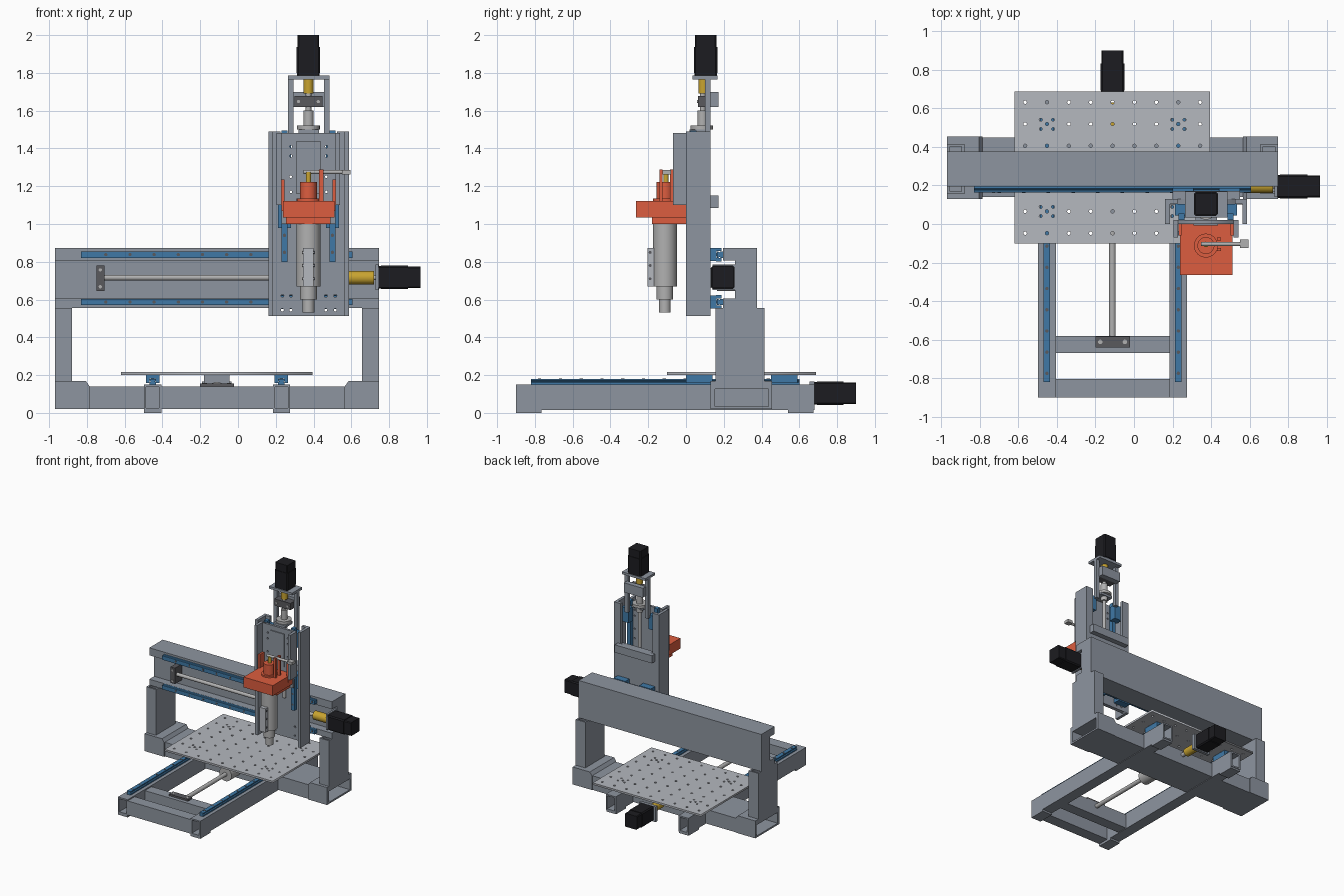
import bpy, bmesh, math

if "Cube" in bpy.data.objects:
    bpy.data.objects.remove(bpy.data.objects["Cube"])

def mat(name, r, g, b):
    m = bpy.data.materials.new(name)
    m.diffuse_color = (r, g, b, 1)
    m.use_nodes = True
    m.node_tree.nodes["Principled BSDF"].inputs["Base Color"].default_value = m.diffuse_color
    return m

FRAME = mat("frame_grey", .27, .30, .35)
PLATE = mat("light_grey", .46, .48, .52)
BLUE = mat("rail_blue", .05, .19, .38)
BLACK = mat("motor_black", .012, .012, .015)
GOLD = mat("coupler_gold", .58, .37, .03)
DARK = mat("dark_grey", .10, .10, .11)
ORANGE = mat("clamp_orange", .72, .11, .05)
STEEL = mat("steel", .44, .44, .44)
PLACE = {'X': lambda p, a: (a, p[0], p[1]), 'Y': lambda p, a: (p[0], a, p[1]), 'Z': lambda p, a: (p[0], p[1], a)}

def finish(name, bm, m):
    bmesh.ops.recalc_face_normals(bm, faces=bm.faces)
    me = bpy.data.meshes.new(name)
    bm.to_mesh(me)
    bm.free()
    me.materials.append(m)
    ob = bpy.data.objects.new(name, me)
    bpy.context.collection.objects.link(ob)
    return ob

def prism(name, pts, axis, a0, a1, m=FRAME, hole=None, smooth=False):
    """Extrude a profile along an axis; an optional hole profile makes a tube."""
    bm = bmesh.new()
    rings = []
    for prof in [pts] + ([hole] if hole else []):
        lo, hi = ([bm.verts.new(PLACE[axis](p, a)) for p in prof] for a in (a0, a1))
        rings.append((lo, hi))
        n = len(prof)
        for i in range(n):
            j = (i + 1) % n
            bm.faces.new((lo[i], lo[j], hi[j], hi[i])).smooth = smooth
    for e in (0, 1):
        if hole:
            o, h = rings[0][e], rings[1][e]
            for i in range(len(o)):
                j = (i + 1) % len(o)
                bm.faces.new((o[i], o[j], h[j], h[i]))
        else:
            bm.faces.new(rings[0][e])
    return finish(name, bm, m)

def rect(u0, u1, v0, v1):
    return [(u0, v0), (u1, v0), (u1, v1), (u0, v1)]

def box(name, x0, x1, y0, y1, z0, z1, m=FRAME):
    return prism(name, rect(x0, x1, y0, y1), 'Z', z0, z1, m)

def tube(name, axis, u0, u1, v0, v1, a0, a1, t=.012):
    return prism(name, rect(u0, u1, v0, v1), axis, a0, a1, FRAME, rect(u0 + t, u1 - t, v0 + t, v1 - t))

def circle(u, v, r, n=24):
    return [(u + r * math.cos(2 * math.pi * i / n), v + r * math.sin(2 * math.pi * i / n)) for i in range(n)]

def cyl(name, axis, u, v, r, a0, a1, m=STEEL, n=24):
    return prism(name, circle(u, v, r, n), axis, a0, a1, m, smooth=True)

def motor(name, axis, u, v, a0, a1, r=.062):
    def octo(s, c):
        return [(u + x, v + y) for x, y in ((s, c), (c, s), (-c, s), (-s, c), (-s, -c), (-c, -s), (c, -s), (s, -c))]
    L = a1 - a0
    prism(name + "_body", octo(r, r * .85), axis, a0 + .06 * L, a0 + .7 * L, BLACK)
    prism(name + "_flange", octo(r * .96, r * .86), axis, a0, a0 + .06 * L, BLACK)
    prism(name + "_end_cap", octo(r * .92, r * .82), axis, a0 + .7 * L, a1, BLACK)

def plate_with_holes(name, outline, holes, axis, a0, a1, m):
    """Flat plate with real drilled holes, filled from a 2D curve."""
    cu = bpy.data.curves.new(name, 'CURVE')
    cu.dimensions, cu.fill_mode, cu.extrude = '2D', 'BOTH', (a1 - a0) / 2
    for prof in [outline] + [circle(x, y, r, 10) for x, y, r in holes]:
        s = cu.splines.new('POLY')
        s.points.add(len(prof) - 1)
        s.use_cyclic_u = True
        for p, q in zip(s.points, prof):
            p.co = (q[0], q[1], 0, 1)
    tmp = bpy.data.objects.new(name + "_curve", cu)
    bpy.context.collection.objects.link(tmp)
    bpy.context.view_layer.update()
    me = bpy.data.meshes.new_from_object(tmp.evaluated_get(bpy.context.evaluated_depsgraph_get()))
    bpy.data.objects.remove(tmp)
    bm = bmesh.new()
    bm.from_mesh(me)
    bmesh.ops.remove_doubles(bm, verts=bm.verts, dist=1e-5)
    for v in bm.verts:
        v.co = PLACE[axis]((v.co.x, v.co.y), v.co.z + (a0 + a1) / 2)
    return finish(name, bm, m)

# Base: two long hollow runners with feet, rails and table carriages
for s, x in (("left", -.452), ("right", .23)):
    tube(f"base_runner_{s}", 'Y', x - .046, x + .046, .015, .15, -.9, .68)
    for e, y in (("front", -.9), ("rear", .54)):
        box(f"foot_{s}_{e}", x - .046, x + .046, y, y + .135, 0, .015)
    w = .017
    prof = [(x - w, .15), (x + w, .15), (x + w, .16), (x + .011, .166), (x + w, .172), (x + w, .18),
            (x - w, .18), (x - w, .172), (x - .011, .166), (x - w, .16)]
    prism(f"y_rail_{s}", prof, 'Y', -.82, .6, BLUE)
    for i in range(13):
        cyl(f"y_rail_bolt_{s}", 'Z', x, -.775 + i * .11, .009, .175, .1815, DARK, 10)
    for y in (0, .45):
        for k in (-1, 1):
            box(f"y_carriage_{s}", x + k * .026 - .01, x + k * .026 + .01, y, y + .14, .157, .2, BLUE)
        box(f"y_carriage_top_{s}", x - .036, x + .036, y, y + .14, .182, .2, BLUE)
tube("base_front_crossbar", 'X', -.9, -.805, .02, .14, -.406, .184)
tube("base_mid_crossbar", 'X', -.67, -.58, .02, .14, -.406, .184)

# Wide rear base beam and column seats
tube("base_rear_beam", 'X', .14, .45, .02, .14, -.97, .746, .014)
for s, x0, x1, c0, c1 in (("left", -.97, -.785, -.97, -.88), ("right", .565, .746, .656, .746)):
    prism(f"column_seat_{s}", [(x0, .14), (x1, .14), (x1 - .02 * (s == "left"), .168), (x0 + .02 * (s == "right"), .168)],
          'Y', .13, .455)
    box(f"base_end_plate_{s}", x0, x1, .13, .142, .02, .14)
    box(f"base_end_plate_rear_{s}", x0, x1, .445, .455, .02, .14)
    tube(f"column_{s}", 'Z', c0, c1, .155, .415, .165, .556, .014)

# Gantry beam with a groove for the screw, plus two rails
prism("gantry_beam", [(.195, .556), (.375, .556), (.375, .872), (.195, .872), (.195, .808), (.26, .808),
                      (.26, .605), (.195, .605)], 'X', -.97, .746)
for s, z in (("upper", .838), ("lower", .587)):
    prism(f"x_rail_{s}", [(.195, z - .017), (.195, z + .017), (.183, z + .017), (.177, z + .011), (.171, z + .017),
                          (.163, z + .017), (.163, z - .017), (.171, z - .017), (.177, z - .011), (.183, z - .017)],
          'X', -.83, .607, BLUE)
    for i in range(11):
        cyl(f"x_rail_bolt_{s}", 'Y', -.7 + i * .128, z, .009, .1615, .17, DARK, 10)
    for x in (.2, .44):
        box(f"x_carriage_{s}", x, x + .11, .13, .162, z - .035, z + .035, BLUE)
        for k in (-1, 1):
            box(f"x_carriage_lip_{s}", x, x + .11, .16, .188, z + k * .027 - .009, z + k * .027 + .009, BLUE)

# X drive
cyl("x_screw", 'X', .197, .716, .015, -.74, .6)
box("x_bearing_block", -.75, -.708, .165, .26, .645, .78, DARK)
for z in (.668, .757):
    cyl("x_bearing_bolt", 'Y', -.729, z, .009, .16, .17, STEEL, 10)
cyl("x_coupler", 'X', .197, .716, .036, .585, .72, GOLD)
cyl("x_motor_shaft", 'X', .197, .716, .012, .71, .75)
box("x_motor_mount", .728, .745, .14, .262, .65, .785)
motor("x_motor", 'X', .195, .717, .745, .966)
box("x_nut_block", .3, .45, .13, .225, .665, .767)

# Y drive under the table
cyl("y_screw", 'Y', -.112, .105, .017, -.6, .62)
box("y_bearing_block", -.2, -.022, -.64, -.585, .06, .155, DARK)
for x in (-.175, -.047):
    cyl("y_bearing_bolt", 'Z', x, -.612, .012, .15, .157, STEEL, 10)
box("y_nut_bracket", -.18, -.045, .02, .13, .14, .2)
cyl("y_nut", 'Y', -.112, .105, .058, -.01, .12)
cyl("y_coupler", 'Y', -.112, .105, .034, .5, .63, GOLD)
box("y_motor_mount", -.19, -.035, .655, .68, .035, .165)
motor("y_motor", 'Y', -.112, .104, .68, .9)

# Drilled table
holes = [(-.565 + .1135 * i, .632 - .1133 * j, .009) for i in range(9) for j in range(7)]
for x in (-.452, .23):
    for y in (.065, .517):
        holes += [(x + a * .032, y + b * .024, .008) for a in (-1, 1) for b in (-1, 1)]
plate_with_holes("table", rect(-.62, .395, -.1, .688), holes, 'Z', .2, .216, PLATE)

# Z column: open channel with flanges and a rear window
for s, x in (("left", .162), ("right", .563)):
    box(f"z_channel_flange_{s}", x, x + .024, 0, .13, .512, 1.49)
for x in (.186, .523):
    box("z_channel_back_strip", x, x + .04, .105, .13, 1.15, 1.49)
zh = [(x, z, .008) for x in (.235, .28, .465, .515) for z in (.545, .62)]
plate_with_holes("z_channel_back", rect(.186, .563, .512, 1.15), zh, 'Y', .1, .13, FRAME)
box("z_rear_crossbar", .2, .55, .13, .172, 1.085, 1.15)

# Z slide with rails, and its carriages
for s, x in (("left", .246), ("right", .5)):
    box(f"z_rail_{s}", x - .016, x + .016, .02, .055, .8, 1.495, BLUE)
    for z in (.85, .94):
        cyl(f"z_rail_bolt_{s}", 'Y', x, z, .009, .0185, .03, DARK, 10)
    for z in (.98, 1.33):
        box(f"z_carriage_{s}", x - .034, x + .034, .045, .104, z, z + .12, BLUE)
for s, x in (("left", .205), ("right", .517)):
    box(f"z_slide_flange_{s}", x, x + .024, -.07, .02, 1.1, 1.482)
sh = [(x, z, .007) for x in (.28, .468) for z in (1.17, 1.25, 1.36, 1.41)]
plate_with_holes("z_slide_panel", rect(.229, .517, 1.0, 1.482), sh, 'Y', 0, .02, FRAME)
box("z_slide_pad", .31, .437, -.008, 0, 1.16, 1.44)

# Z drive tower
for x in (.265, .455):
    box("z_motor_leg", x, x + .03, .1, .13, 1.43, 1.768)
box("z_motor_plate", .265, .485, .035, .168, 1.766, 1.786)
box("z_bearing_bracket", .285, .462, .13, .172, 1.62, 1.7)
box("z_bearing_block", .298, .448, .064, .13, 1.62, 1.677, DARK)
for x in (.32, .425):
    cyl("z_bearing_bolt", 'Y', x, 1.648, .009, .058, .07, STEEL, 10)
cyl("z_screw", 'Z', .373, .088, .015, .85, 1.7)
cyl("z_nut", 'Z', .373, .088, .027, 1.45, 1.6)
cyl("z_nut_flange", 'Z', .373, .083, .06, 1.5, 1.522)
box("z_nut_bracket", .32, .43, .018, .12, 1.482, 1.5)
cyl("z_coupler", 'Z', .373, .092, .026, 1.69, 1.766, GOLD)
motor("z_motor", 'Z', .373, .104, 1.786, 2.0)

# Spindle with nose and front cover
for n, r, a, b in (("body", .064, .67, 1.0), ("nose", .044, .6, .67), ("collet", .031, .532, .6)):
    cyl("spindle_" + n, 'Z', .373, -.112, r, a, b, STEEL, 32)
box("spindle_cover", .345, .401, -.205, -.15, .67, .872, PLATE)
for z in (.71, .78, .85):
    cyl("spindle_cover_bolt", 'X', -.19, z, .008, .342, .404, DARK, 10)

# Clamp head with posts and lever
box("clamp_head", .238, .512, -.265, .0, 1.035, 1.122, ORANGE)
box("clamp_lower", .255, .49, -.18, .0, 1.0, 1.035, ORANGE)
for x in (.231, .5):
    box("clamp_gusset", x, x + .016, -.06, 0, 1.07, 1.235, ORANGE)
cyl("clamp_collar", 'Z', .373, -.112, .062, 1.12, 1.135, ORANGE, 32)
cyl("clamp_boss", 'Z', .373, -.112, .044, 1.13, 1.222, ORANGE, 32)
cyl("clamp_pin", 'Z', .373, -.106, .014, 1.22, 1.275, GOLD)
for y in (-.14, -.085):
    box("clamp_post", .43, .452, y, y + .016, 1.12, 1.288, ORANGE)
cyl("clamp_lever", 'X', -.104, 1.275, .011, .348, .57)
box("clamp_lever_grip", .55, .595, -.125, -.08, 1.263, 1.287, STEEL)
